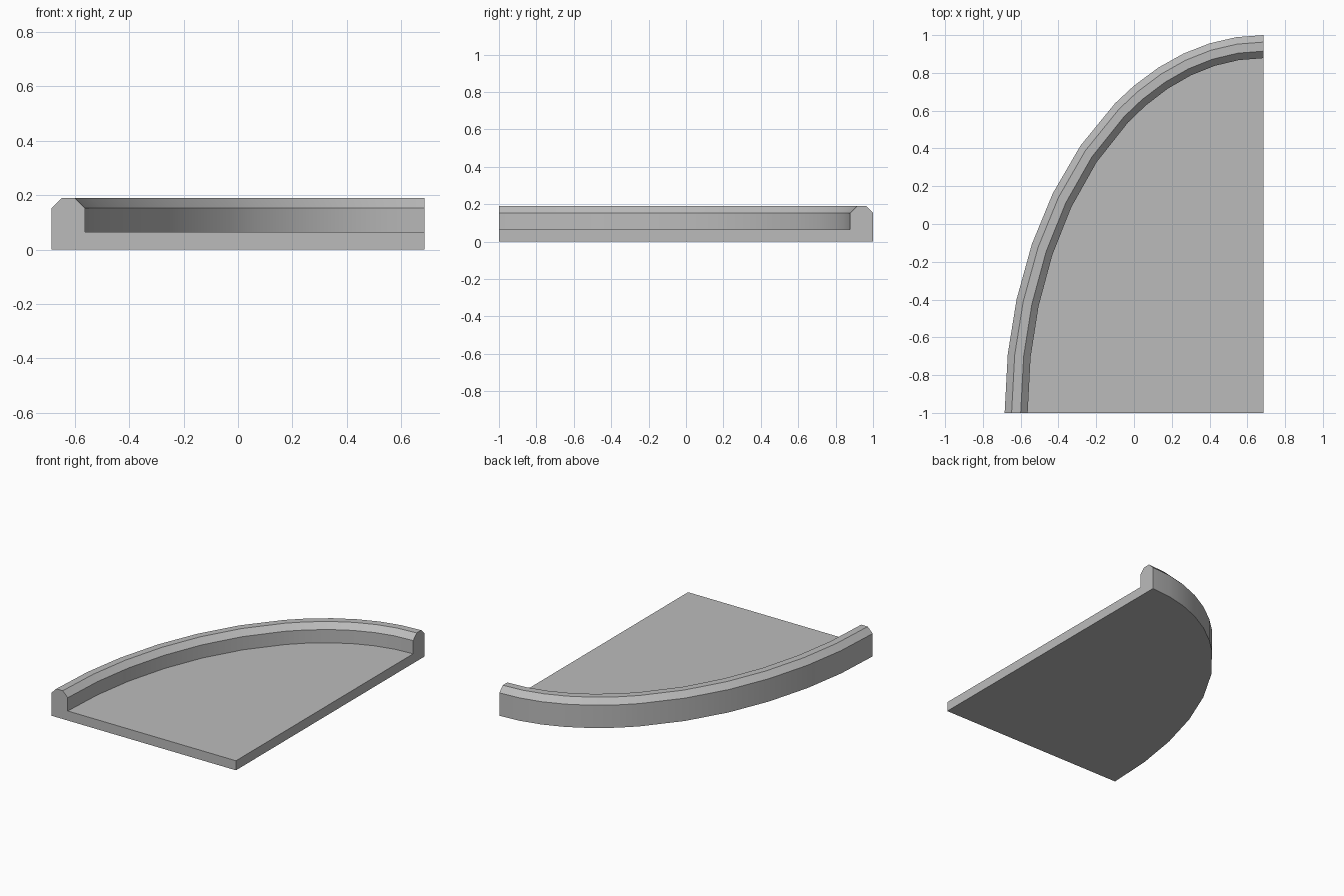
import bpy
import bmesh
from math import sin, cos, radians

cube = bpy.data.objects.get("Cube")
if cube:
    bpy.data.objects.remove(cube, do_unlink=True)

# Quarter ellipse, centred on the square corner of the tray
CORNER_X, CORNER_Y = 0.685, -1.0
RADIUS_X, RADIUS_Y = 1.37, 2.0
FLOOR_Z = 0.064
angles = [0, 9, 17.5, 26.5, 35.5, 45, 55, 60, 66, 72, 78, 84, 90]

# Rim cross-section: inset from the outer edge, height
profile = [(0, 0), (0, 0.153), (0.037, 0.19), (0.085, 0.19),
           (0.122, 0.153), (0.122, FLOOR_Z)]

grey = bpy.data.materials.new("grey")
grey.use_nodes = True
colour = (0.5, 0.5, 0.5, 1)
grey.diffuse_color = colour
grey.node_tree.nodes["Principled BSDF"].inputs["Base Color"].default_value = colour

bm = bmesh.new()

# Rim swept along the curve
sections = []
for angle in angles:
    a = radians(angle)
    sections.append([bm.verts.new((CORNER_X - (RADIUS_X - inset) * cos(a),
                                   CORNER_Y + (RADIUS_Y - inset) * sin(a), z))
                     for inset, z in profile])
for s, t in zip(sections, sections[1:]):
    for i in range(len(profile) - 1):
        bm.faces.new((s[i], t[i], t[i + 1], s[i + 1]))

# Floor, underside and the two straight cut sides
low = bm.verts.new((CORNER_X, CORNER_Y, 0))
high = bm.verts.new((CORNER_X, CORNER_Y, FLOOR_Z))
bm.faces.new([s[-1] for s in sections] + [high])
bm.faces.new([s[0] for s in sections] + [low])
for end in (sections[0], sections[-1]):
    bm.faces.new(end + [high, low])
bmesh.ops.recalc_face_normals(bm, faces=bm.faces)

mesh = bpy.data.meshes.new("quarter_tray")
bm.to_mesh(mesh)
bm.free()
mesh.materials.append(grey)
tray = bpy.data.objects.new("quarter_tray", mesh)
bpy.context.collection.objects.link(tray)

# Smooth the curved walls, keep the edges crisp
bpy.ops.object.select_all(action="DESELECT")
tray.select_set(True)
bpy.context.view_layer.objects.active = tray
bpy.ops.object.shade_smooth_by_angle(angle=radians(30))
